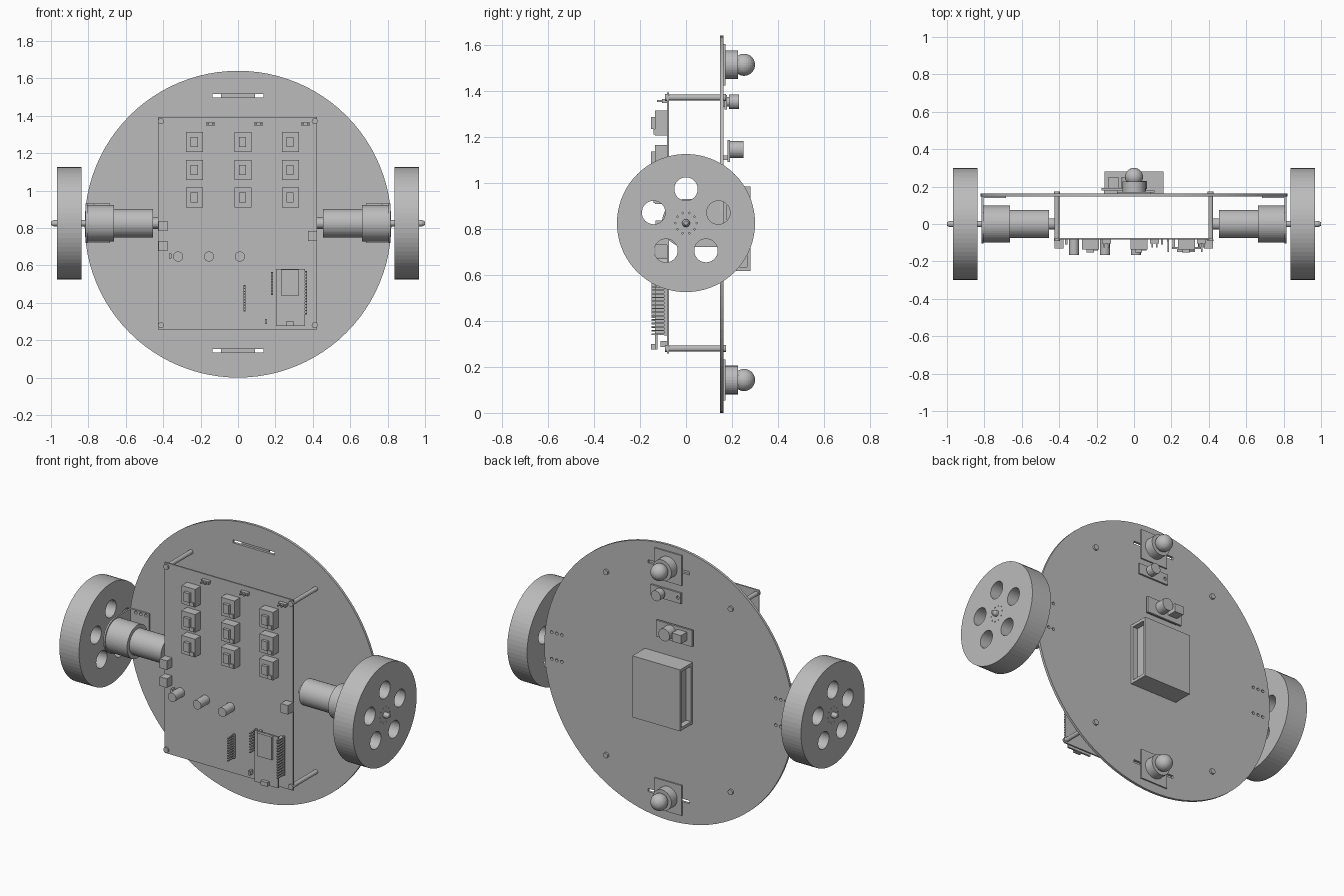
import bpy, bmesh, math
from mathutils import Matrix, Vector

if "Cube" in bpy.data.objects:
    bpy.data.objects.remove(bpy.data.objects["Cube"])

grey = bpy.data.materials.new("plain_grey")
grey.diffuse_color = (0.5, 0.5, 0.5, 1)
grey.use_nodes = True
grey.node_tree.nodes["Principled BSDF"].inputs["Base Color"].default_value = grey.diffuse_color
AX = {'x': Matrix.Rotation(math.pi / 2, 4, 'Y'), 'y': Matrix.Rotation(-math.pi / 2, 4, 'X')}
ZC = 0.825          # axle height
PF, PB = 0.148, 0.163   # front and back of the round plate
CF = -0.083         # front of the circuit board


def box(x0, x1, y0, y1, z0, z1):
    """Return a part function adding a box given by its limits."""
    def add(bm):
        m = Matrix.Translation(((x0 + x1) / 2, (y0 + y1) / 2, (z0 + z1) / 2))
        m = m @ Matrix.Diagonal((abs(x1 - x0), abs(y1 - y0), abs(z1 - z0), 1))
        bmesh.ops.create_cube(bm, size=1, matrix=m)
    return add


def cyl(axis, a0, a1, u, z, r, n=32, r2=None):
    """Cylinder along x (u is y) or along y (u is x), from a0 to a1."""
    def add(bm):
        c = (a0 + a1) / 2
        loc = (c, u, z) if axis == 'x' else (u, c, z)
        bmesh.ops.create_cone(bm, cap_ends=True, segments=n, radius1=r, radius2=r if r2 is None else r2,
                              depth=abs(a1 - a0), matrix=Matrix.Translation(loc) @ AX[axis])
    return add


def ball(x, y, z, r):
    def add(bm):
        bmesh.ops.create_uvsphere(bm, u_segments=32, v_segments=20, radius=r,
                                  matrix=Matrix.Translation((x, y, z)))
    return add


def make(name, *parts, cut=(), mirror=False):
    """Build one object; cut holes with the cut parts; optionally mirror in x."""
    def mesh_of(n, ps):
        bm = bmesh.new()
        for p in ps:
            p(bm)
        bmesh.ops.recalc_face_normals(bm, faces=bm.faces)
        me = bpy.data.meshes.new(n)
        bm.to_mesh(me)
        bm.free()
        ob = bpy.data.objects.new(n, me)
        bpy.context.collection.objects.link(ob)
        return ob
    ob = mesh_of(name, parts)
    if cut:
        cutter = mesh_of(name + "_cutter", cut)
        cutter.hide_render = True
        mod = ob.modifiers.new("holes", 'BOOLEAN')
        mod.operation, mod.solver, mod.object = 'DIFFERENCE', 'EXACT', cutter
        dg = bpy.context.evaluated_depsgraph_get()
        me = bpy.data.meshes.new_from_object(ob.evaluated_get(dg))
        ob.modifiers.clear()
        ob.data = me
        bpy.data.objects.remove(cutter)
    ob.data.materials.clear()
    ob.data.materials.append(grey)
    if mirror:
        ob.modifiers.new("mirror", 'MIRROR').use_mirror_merge = False
    return ob


# round base plate with two slots and the bracket screw holes
holes = [box(-0.137, 0.137, 0.1, 0.2, z - 0.009, z + 0.009) for z in (1.507, 0.144)]
holes += [cyl('y', 0.1, 0.2, s * x, z, 0.009, 12)
          for s in (-1, 1) for x in (0.705, 0.738, 0.771) for z in (0.755, 0.915)]
make("base_plate", cyl('y', PF, PB, 0, 0.82, 0.82, 96), cut=holes)

# wheels: five large holes and a ring of small ones round the hub
holes = []
for k in range(5):
    a = math.pi / 2 + k * math.tau / 5
    holes.append(cyl('x', 0.8, 1.0, 0.148 * math.cos(a), ZC + 0.148 * math.sin(a), 0.051, 32))
for k in range(10):
    a = k * math.tau / 10
    holes.append(cyl('x', 0.8, 1.0, 0.046 * math.cos(a), ZC + 0.046 * math.sin(a), 0.0035, 8))
make("wheel", cyl('x', 0.838, 0.968, 0, ZC, 0.3, 72), cut=holes, mirror=True)
make("axle", cyl('x', 0.80, 0.985, 0, ZC, 0.017, 20),
     cyl('x', 0.985, 1.0, 0, ZC, 0.017, 20, 0.009), mirror=True)

# geared motors
make("gearbox", cyl('x', 0.663, 0.806, 0, ZC, 0.098, 48), mirror=True)
make("motor_body", cyl('x', 0.455, 0.663, 0, ZC, 0.076, 48), mirror=True)
make("motor_tail", cyl('x', 0.42, 0.455, 0, ZC, 0.03, 24), mirror=True)


# motor bracket: rounded upright plus a foot on the base plate
def upright(bm):
    pts = [(PF, ZC - 0.105), (PF, ZC + 0.105)]
    pts += [(0.105 * math.cos(a), ZC + 0.105 * math.sin(a))
            for a in (math.pi / 2 + math.pi * k / 20 for k in range(21))]
    f = bm.faces.new([bm.verts.new((0.805, y, z)) for y, z in pts])
    r = bmesh.ops.extrude_face_region(bm, geom=[f])
    bmesh.ops.translate(bm, vec=(0.01, 0, 0),
                        verts=[v for v in r['geom'] if isinstance(v, bmesh.types.BMVert)])


make("motor_bracket_upright", upright, mirror=True)
make("motor_bracket_foot", box(0.685, 0.806, 0.139, PF, 0.72, 0.93),
     cut=[cyl('y', 0.1, 0.2, x, z, 0.009, 12) for x in (0.705, 0.738, 0.771) for z in (0.755, 0.915)],
     mirror=True)

# circuit board on four standoffs with screw heads
make("circuit_board", box(-0.428, 0.422, CF, -0.074, 0.258, 1.393))
for x in (-0.412, 0.41):
    for z in (0.28, 1.371):
        make("standoff", cyl('y', -0.074, PF, x, z, 0.013, 12))
        make("standoff_screws", cyl('y', -0.092, CF, x, z, 0.016, 16), cyl('y', PB, 0.174, x, z, 0.016, 16))

# 3 x 3 grid of driver modules
for x in (-0.233, 0.026, 0.28):
    for z in (1.26, 1.11, 0.963):
        make("driver_module", box(x - 0.045, x + 0.045, -0.135, CF, z - 0.054, z + 0.054),
             box(x - 0.02, x + 0.018, -0.152, -0.135, z - 0.027, z + 0.027),
             box(x + 0.013, x + 0.04, -0.142, -0.135, z - 0.05, z - 0.027))

# small plugs along the top edge
for x in (-0.147, 0.11, 0.36):
    make("top_plug", box(x - 0.024, x + 0.024, -0.104, CF, 1.347, 1.365),
         *[box(x + d - 0.004, x + d + 0.004, -0.125, -0.104, 1.352, 1.36) for d in (-0.012, 0.012)])

# side terminals, capacitors and tiny parts
for x, z in ((-0.4, 0.81), (-0.4, 0.703), (0.398, 0.757)):
    make("terminal_block", box(x - 0.024, x + 0.024, -0.132, CF, z - 0.027, z + 0.027))
for x in (-0.32, -0.155, 0.01):
    make("capacitor", cyl('y', -0.165, CF, x, 0.647, 0.027, 24))
for x, z in ((-0.362, 0.65), (0.15, 0.3)):
    make("small_component", box(x - 0.006, x + 0.006, -0.11, CF, z - 0.013, z + 0.013))

# controller module with chip, socket and pin rows
make("controller_board", box(0.203, 0.358, -0.134, -0.124, 0.275, 0.58))
make("controller_chip", box(0.23, 0.326, -0.15, -0.134, 0.44, 0.578))
make("controller_socket", box(0.257, 0.3, -0.153, -0.134, 0.275, 0.3))
make("controller_supports", box(0.206, 0.22, -0.124, CF, 0.34, 0.565),
     box(0.341, 0.355, -0.124, CF, 0.34, 0.565))
for x, z0, z1, n in ((0.182, 0.447, 0.56, 8), (0.363, 0.342, 0.565, 15), (0.035, 0.357, 0.49, 10)):
    zs = [z0 + (z1 - z0) * k / (n - 1) for k in range(n)]
    make("pin_row", box(x - 0.006, x + 0.006, -0.095, CF, z0 - 0.005, z1 + 0.005),
         *[box(x - 0.004, x + 0.004, -0.15, -0.095, z - 0.003, z + 0.003) for z in zs])

# ball casters on the back
for z in (1.513, 0.143):
    make("caster_mount", box(-0.09, 0.09, PB, 0.171, z - 0.09, z + 0.09))
    make("caster_cup", cyl('y', 0.171, 0.226, 0, z, 0.062, 32))
    make("caster_ball", ball(0, 0.252, z, 0.048))

# small sensor near the top of the back
make("small_sensor_board", box(-0.09, 0.11, 0.168, 0.178, 1.318, 1.382),
     cut=[cyl('y', 0.1, 0.2, -0.07, 1.35, 0.01, 12)])
make("small_sensor_spacer", box(-0.03, 0.06, PB, 0.168, 1.33, 1.37))
make("small_sensor_lens", cyl('y', 0.178, 0.187, 0.038, 1.352, 0.02, 20),
     cyl('y', 0.187, 0.23, 0.038, 1.352, 0.031, 24))

# larger sensor with a lens and a block
make("sensor_board", box(-0.175, 0.063, 0.18, 0.192, 1.09, 1.187))
make("sensor_spacer", box(-0.16, 0.05, PB, 0.18, 1.1, 1.118))
make("sensor_lens", cyl('y', 0.192, 0.25, -0.03, 1.145, 0.037, 28))
make("sensor_block", box(-0.14, -0.08, 0.192, 0.248, 1.12, 1.17))

# battery case, recessed on both ends
make("battery_case", box(-0.158, 0.157, PB, 0.281, 0.617, 0.983),
     cut=[box(s * 0.125, s * 0.3, 0.178, 0.266, 0.635, 0.965) for s in (-1, 1)])
